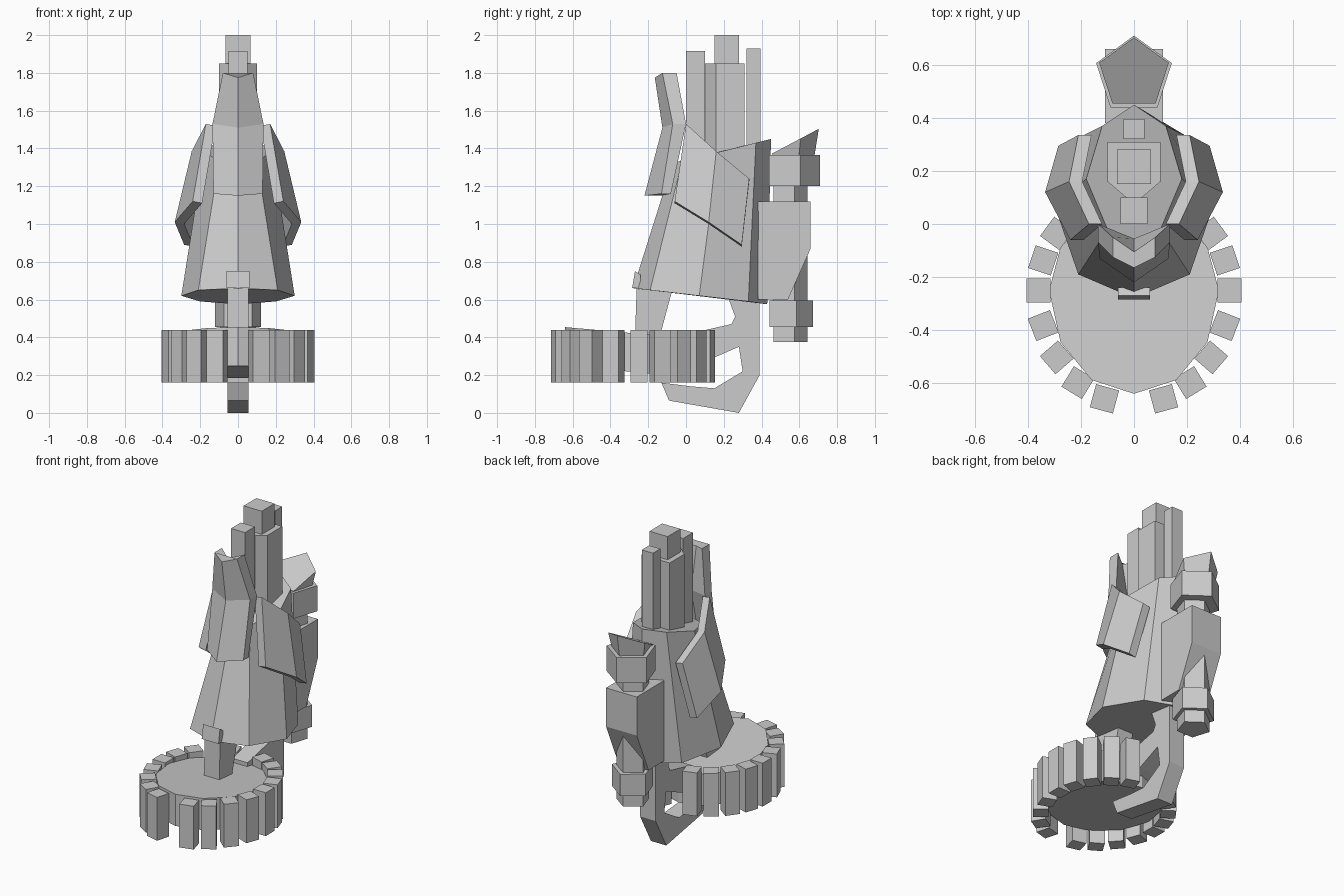
import bpy, bmesh
from math import sin, cos, pi, atan2
from mathutils import Matrix, Vector

cube = bpy.data.objects.get("Cube")
if cube:
    bpy.data.objects.remove(cube)

grey = bpy.data.materials.new("plain grey")
grey.use_nodes = True
GREY = (0.6, 0.6, 0.6, 1)
grey.diffuse_color = GREY
grey.node_tree.nodes["Principled BSDF"].inputs["Base Color"].default_value = GREY


def loft(name, rings):
    """Skin a list of equal-length rings and cap both ends."""
    bm = bmesh.new()
    rows = [[bm.verts.new(p) for p in r] for r in rings]
    n = len(rows[0])
    for a, b in zip(rows, rows[1:]):
        for i in range(n):
            j = (i + 1) % n
            bm.faces.new((a[i], a[j], b[j], b[i]))
    bm.faces.new(rows[0][::-1])
    bm.faces.new(rows[-1])
    bmesh.ops.recalc_face_normals(bm, faces=bm.faces)
    mesh = bpy.data.meshes.new(name)
    bm.to_mesh(mesh)
    bm.free()
    mesh.materials.append(grey)
    obj = bpy.data.objects.new(name, mesh)
    bpy.context.collection.objects.link(obj)
    return obj


def upright(name, outline, z0, z1):
    return loft(name, [[(x, y, z) for x, y in outline] for z in (z0, z1)])


def side_cut(name, profile, half):
    return loft(name, [[(x, y, z) for y, z in profile] for x in (-half, half)])


def block(name, half, y0, y1, z0, z1):
    return upright(name, [(-half, y0), (half, y0), (half, y1), (-half, y1)], z0, z1)


def pentagon(r, cy):
    return [(r * sin(k * 2 * pi / 5), cy + r * cos(k * 2 * pi / 5)) for k in range(5)]


def mirrored(half):
    """Complete an outline given from front centre to back centre."""
    return half + [(-p[0], *p[1:]) for p in half[-2:0:-1]]


# Toothed wheel: tilted hub disc and ring of blocks, longer toward the front
WHEEL_Y = -0.25


def wheel_point(t, inset=0.0):
    ry = 0.43 if sin(t) < 0 else 0.365
    return Vector(((0.36 - inset) * cos(t), WHEEL_Y + (ry - inset) * sin(t), 0))


hub = [wheel_point(k * pi / 6, 0.04) for k in range(12)]
loft("wheel_hub", [[(p.x, p.y, z - 0.09 * (p.y + 0.65)) for p in hub] for z in (0.25, 0.455)])

for k in range(20):
    t = k * pi / 10
    if k in (5, 15):
        continue
    p = wheel_point(t)
    turn = Matrix.Rotation(atan2(p.y - WHEEL_Y, p.x), 3, "Z")
    square = [p + turn @ Vector((sx * 0.045, sy * 0.045, 0))
              for sx, sy in ((-1, -1), (1, -1), (1, 1), (-1, 1))]
    upright("wheel_tooth", [(q.x, q.y) for q in square], 0.16, 0.44)

# Tapered eight-sided body
loft("body", [
    mirrored([(0, -0.28, 0.66), (0.21, -0.19, 0.65), (0.3, 0.07, 0.62),
              (0.2, 0.33, 0.59), (0, 0.43, 0.575)]),
    mirrored([(0, -0.07, 1.325), (0.1, -0.02, 1.335), (0.18, 0.17, 1.38),
              (0.12, 0.37, 1.43), (0, 0.45, 1.45)])])

# Folded side plates: top and bottom corner at front, fold and back
plate = [((0.17, 0, 1.53), (0.24, -0.06, 1.12)),
         ((0.245, 0.16, 1.385), (0.335, 0.12, 1.01)),
         ((0.21, 0.335, 1.24), (0.285, 0.295, 0.89))]
for side, label in ((1, "left"), (-1, "right")):
    rings = []
    for top, low in plate:
        inner = [(x - 0.05, y, z - 0.01) for x, y, z in (low, top)]
        rings.append([(side * x, y, z) for x, y, z in (top, low, *inner)])
    loft(label + "_side_plate", rings)


# Front shield with chevron section, bent at its middle
def chevron(w, front, fz, side_front, side_back, z):
    return mirrored([(0, front, fz), (w, side_front, z), (w, side_back, z),
                     (0, side_back - 0.055, fz)])


loft("front_shield", [
    chevron(0.13, -0.22, 1.15, -0.13, -0.08, 1.16),
    chevron(0.135, -0.125, 1.51, -0.07, 0.0, 1.53),
    chevron(0.08, -0.165, 1.775, -0.125, -0.05, 1.8)])

# Stacked towers on the roof
block("front_tower", 0.05, 0.0, 0.1, 1.25, 1.915)
block("centre_tower", 0.065, 0.15, 0.28, 1.3, 2.0)
block("back_tower", 0.04, 0.32, 0.395, 1.3, 1.93)
upright("wide_tower", [(-0.03, 0.1), (0.03, 0.1), (0.1, 0.16), (0.1, 0.31),
                       (-0.1, 0.31), (-0.1, 0.16)], 1.28, 1.85)

# Back pack: box with chamfered foot, pipe, collars and slanted cap
side_cut("pack_box", [(0.38, 0.6), (0.54, 0.6), (0.66, 0.87), (0.66, 1.12), (0.38, 1.12)], 0.11)
upright("pack_pipe", pentagon(0.1, 0.543), 0.375, 1.25)
upright("lower_collar", pentagon(0.127, 0.545), 0.455, 0.595)
upright("upper_collar", pentagon(0.15, 0.56), 1.2, 1.365)
loft("slanted_cap", [
    [(x, y, 1.36) for x, y in pentagon(0.12, 0.56)],
    [(x, y, 1.375 + 0.53 * (y - 0.46)) for x, y in pentagon(0.138, 0.565)]])

# Front post with its small tab, and the rear hook carrying the wheel
side_cut("front_post", [(-0.27, 0.4), (-0.14, 0.4), (-0.07, 0.66), (-0.26, 0.7)], 0.055)
side_cut("post_tab", [(-0.285, 0.66), (-0.24, 0.66), (-0.24, 0.73), (-0.27, 0.75)], 0.06)
side_cut("rear_hook", [
    (0.39, 0.62), (0.39, 0.2), (0.28, 0.0), (-0.09, 0.065), (-0.13, 0.16),
    (0.03, 0.14), (0.15, 0.13), (0.3, 0.22), (0.28, 0.35), (0.12, 0.28),
    (0.02, 0.24), (0.02, 0.42), (0.24, 0.47), (0.26, 0.51), (0.22, 0.62)], 0.055)
